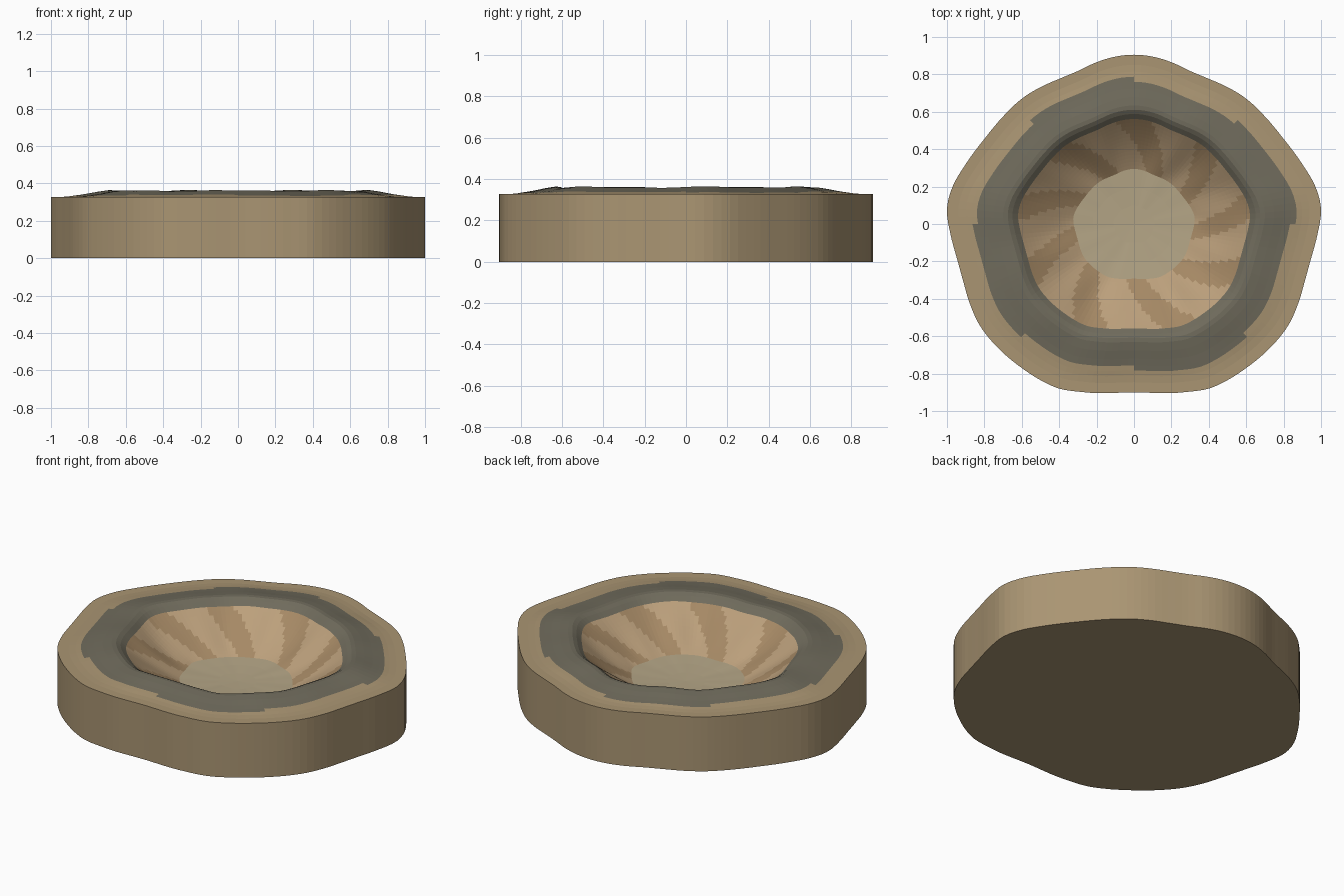
import bpy, bmesh
from math import sin, cos, pi, atan2, hypot

if "Cube" in bpy.data.objects:
    bpy.data.objects.remove(bpy.data.objects["Cube"])

N = 144          # segments around the tile
WALL = 14        # rings on the bowl wall

# Right half of the tile outline, back to front; the left half mirrors it
HALF = [(0, .905), (.1, .895), (.2, .865), (.3, .818), (.4, .776), (.5, .732),
        (.6, .67), (.7, .575), (.8, .455), (.9, .32), (.97, .2), (1, .08),
        (.98, -.06), (.945, -.19), (.912, -.31), (.88, -.42), (.82, -.55),
        (.72, -.67), (.6, -.77), (.5, -.835), (.4, -.88), (.26, -.9), (0, -.9)]
POLAR = [(pi / 2 - atan2(y, x), hypot(x, y)) for x, y in HALF]


def outline_radius(a):
    """Smooth radius of the outline at angle a, mirrored left to right."""
    b = abs((pi / 2 - a + pi) % (2 * pi) - pi)
    k = 0
    while k < len(POLAR) - 2 and b > POLAR[k + 1][0]:
        k += 1

    def pt(i):
        if i < 0:
            return -POLAR[-i][0], POLAR[-i][1]
        if i >= len(POLAR):
            j = 2 * (len(POLAR) - 1) - i
            return 2 * pi - POLAR[j][0], POLAR[j][1]
        return POLAR[i]
    (t0, r0), (t1, r1), (t2, r2), (t3, r3) = [pt(k + d) for d in (-1, 0, 1, 2)]
    h = t2 - t1
    u = (b - t1) / h
    m1 = (r2 - r0) / (t2 - t0) * h
    m2 = (r3 - r1) / (t3 - t1) * h
    return ((2*u**3 - 3*u**2 + 1) * r1 + (u**3 - 2*u**2 + u) * m1
            + (3*u**2 - 2*u**3) * r2 + (u**3 - u**2) * m2)


def material(name, rgb):
    m = bpy.data.materials.new(name)
    m.diffuse_color = (*rgb, 1)
    m.use_nodes = True
    m.node_tree.nodes["Principled BSDF"].inputs["Base Color"].default_value = m.diffuse_color
    return m


MATS = [material("sand", (.40, .30, .17)), material("scorched_earth", (.16, .147, .107)),
        material("clay_light", (.50, .35, .20)), material("clay_dark", (.38, .25, .13)),
        material("crater_floor", (.46, .38, .24))]
SAND, SCORCH, LIGHT, DARK, FLOOR = range(5)

# Ring profile from the outside in: (fraction of outline, height, waviness)
rings = [(1, 0, 0), (1, .328, 0), (.94, .328, 0), (.90, .331, .001), (.87, .335, .002),
         (.84, .339, .002), (.80, .345, .003), (.75, .354, .004), (.70, .361, .004),
         (.675, .36, .004), (.65, .348, .004), (.62, .325, .005)]
RIM = len(rings) - 1
for i in range(1, WALL + 1):
    t = i / WALL
    rings.append((.62 - .295 * t, .325 - .185 * (1.25 * t - .25 * t * t),
                  .005 + .008 * sin(pi * t) - .004 * t))
FLOOR_EDGE = len(rings) - 1
rings += [(.22, .134, .001), (.11, .13, 0)]

bm = bmesh.new()
loops = []
for f, z, wave in rings:
    loop = []
    for j in range(N):
        a = 2 * pi * j / N
        r = outline_radius(a) * f
        ripple = .6 * sin(7 * a + .5) + .4 * sin(13 * a)
        loop.append(bm.verts.new((r * cos(a), r * sin(a), z + wave * ripple)))
    loops.append(loop)


def face_material(i, j):
    """Pick the ground colour for ring i, segment j."""
    a = 2 * pi * (j + .5) / N
    if i < 4:
        return SAND
    if i == 4:                       # stepped edge of the scorched ring
        return SCORCH if sin(4 * a) > 0 else SAND
    if i < RIM:
        return SCORCH
    if i < FLOOR_EDGE:               # slanted clay streaks down the bowl
        t = (i - RIM) / WALL
        return DARK if sin(9 * a + 3 * t + .8 * sin(2 * a)) > .25 else LIGHT
    return FLOOR


# Side, ground, rim, bowl wall and floor
for i in range(len(loops) - 1):
    for j in range(N):
        k = (j + 1) % N
        face = bm.faces.new((loops[i][j], loops[i][k], loops[i + 1][k], loops[i + 1][j]))
        face.material_index = face_material(i, j)

# Floor centre and flat underside
centre = bm.verts.new((0, 0, .128))
for j in range(N):
    bm.faces.new((loops[-1][j], loops[-1][(j + 1) % N], centre)).material_index = FLOOR
bm.faces.new(loops[0][::-1]).material_index = SAND
bm.normal_update()

mesh = bpy.data.meshes.new("crater_tile")
bm.to_mesh(mesh)
bm.free()
for m in MATS:
    mesh.materials.append(m)
bpy.context.collection.objects.link(bpy.data.objects.new("crater_tile", mesh))
